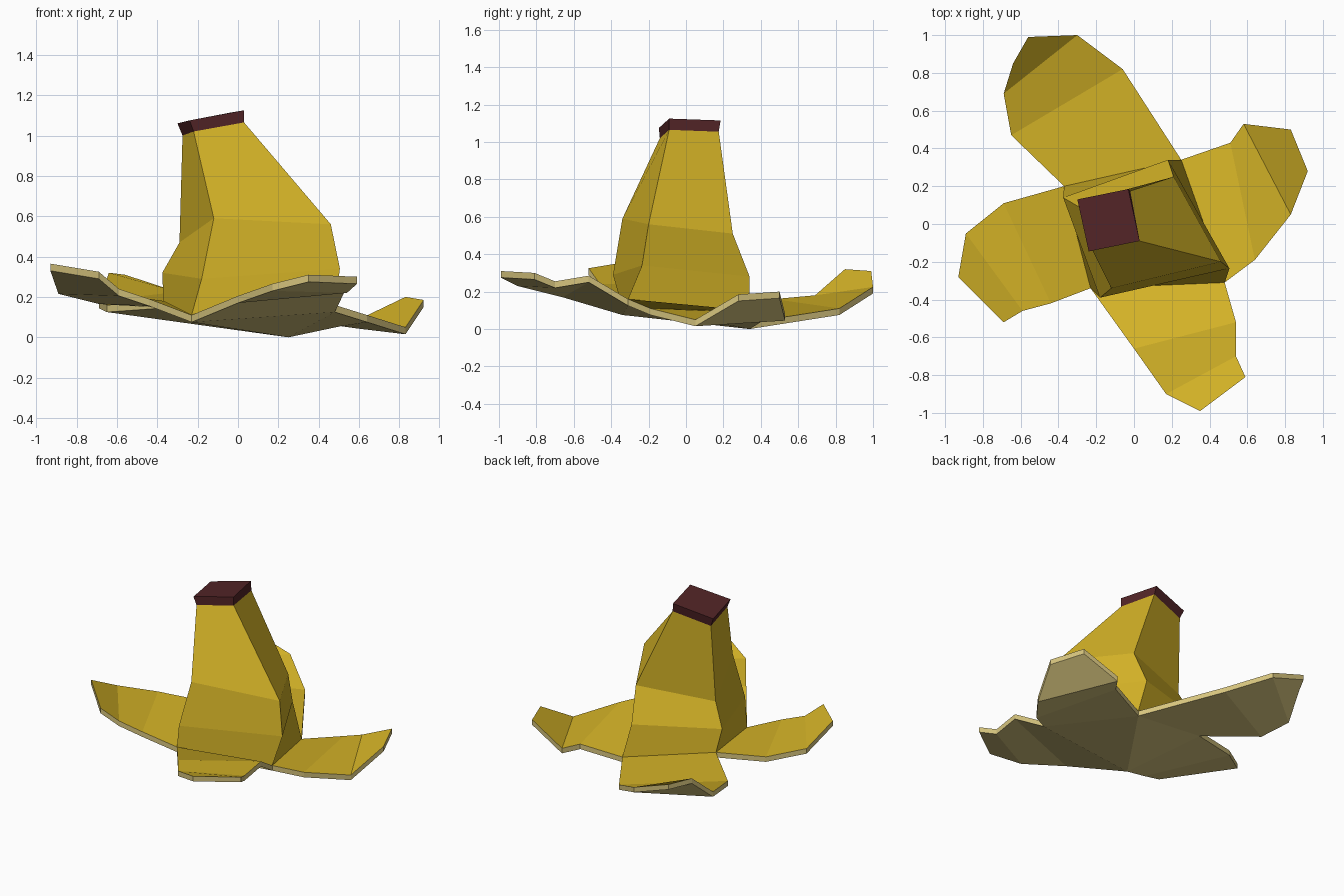
import bpy
import bmesh
from mathutils import Vector

cube = bpy.data.objects.get("Cube")
if cube:
    bpy.data.objects.remove(cube, do_unlink=True)


def make_material(name, color):
    material = bpy.data.materials.new(name)
    material.use_nodes = True
    material.diffuse_color = color
    shader = next(n for n in material.node_tree.nodes if n.type == "BSDF_PRINCIPLED")
    shader.inputs["Base Color"].default_value = color
    shader.inputs["Roughness"].default_value = 0.8
    return material


yellow = make_material("peel yellow", (0.66, 0.45, 0.02, 1))
cream = make_material("inner cream", (0.68, 0.56, 0.21, 1))
brown = make_material("stem brown", (0.085, 0.018, 0.02, 1))


def finish(mesh_data, name, materials):
    """Turn a bmesh into a flat shaded object with the given materials."""
    bmesh.ops.recalc_face_normals(mesh_data, faces=mesh_data.faces)
    mesh = bpy.data.meshes.new(name)
    mesh_data.to_mesh(mesh)
    mesh_data.free()
    for material in materials:
        mesh.materials.append(material)
    obj = bpy.data.objects.new(name, mesh)
    bpy.context.collection.objects.link(obj)
    return obj


def add_ring(mesh_data, points):
    return [mesh_data.verts.new(p) for p in points]


def bridge(mesh_data, lower, upper):
    """Join two four-cornered rings with side faces."""
    for i in range(4):
        j = (i + 1) % 4
        mesh_data.faces.new((lower[i], lower[j], upper[j], upper[i]))


# Body rings, corners running front right, front left, back left, back right
base = [(-.23, -.34, .11), (.48, -.31, .16), (.25, .34, .035), (-.37, .20, .18)]
bulge = [(-.18, -.39, .29), (.505, -.235, .34), (.18, .34, .28), (-.375, .14, .32)]
waist = [(-.12, -.34, .59), (.46, -.20, .56), (.21, .25, .51), (-.29, .09, .47)]
neck = [(-.22, -.14, 1.02), (.03, -.09, 1.065), (-.02, .175, 1.055), (-.275, .12, 1.0)]
tip = [(-.24, -.145, 1.075), (.03, -.09, 1.125), (-.03, .185, 1.115), (-.30, .13, 1.06)]

# Peel flaps, each as outward rows of (first edge, second edge)
front_flap = [((0, -.66, .205), (.54, -.52, .285)),
              ((.17, -.90, .265), (.54, -.70, .255)),
              ((.35, -.99, .31), (.59, -.81, .30))]
left_flap = [((.64, -.19, .11), (.51, .43, .09)),
             ((.83, .05, .05), (.58, .53, .08)),
             ((.92, .28, .185), (.83, .50, .20))]
back_flap = [((-.06, .82, .11), (-.65, .47, .16)),
             ((-.30, 1.0, .225), (-.69, .69, .18)),
             ((-.56, .99, .31), (-.64, .85, .32))]
right_flap = [((-.69, .11, .20), (-.44, -.42, .19)),
              ((-.89, -.05, .25), (-.59, -.46, .24)),
              ((-.93, -.28, .365), (-.69, -.52, .325))]

# Peel body
peel = bmesh.new()
rings = [add_ring(peel, ring) for ring in (base, bulge, waist, neck)]
for lower, upper in zip(rings, rings[1:]):
    bridge(peel, lower, upper)
peel.faces.new(rings[-1])

# Underside of the body, creased along its diagonal
thickness = Vector((0, 0, -.035))
under = add_ring(peel, [Vector(p) + thickness for p in base])
cream_faces = [peel.faces.new((under[0], under[1], under[2])),
               peel.faces.new((under[0], under[2], under[3]))]

# Flaps with cream rims and undersides
for side, flap in enumerate((front_flap, left_flap, back_flap, right_flap)):
    corner = (side + 1) % 4
    top = (rings[0][side], rings[0][corner])
    bottom = (under[side], under[corner])
    for row in flap:
        next_top = tuple(peel.verts.new(p) for p in row)
        next_bottom = tuple(peel.verts.new(Vector(p) + thickness) for p in row)
        peel.faces.new((top[0], top[1], next_top[1], next_top[0]))
        cream_faces.append(peel.faces.new(
            (bottom[0], bottom[1], next_bottom[1], next_bottom[0])))
        for edge in range(2):
            cream_faces.append(peel.faces.new(
                (top[edge], next_top[edge], next_bottom[edge], bottom[edge])))
        top, bottom = next_top, next_bottom
    cream_faces.append(peel.faces.new((top[0], top[1], bottom[1], bottom[0])))

for face in cream_faces:
    face.material_index = 1
finish(peel, "fruit_peel", (yellow, cream))

# Stem end
stem = bmesh.new()
stem_bottom = add_ring(stem, neck)
stem_top = add_ring(stem, tip)
bridge(stem, stem_bottom, stem_top)
stem.faces.new(stem_bottom)
stem.faces.new(stem_top)
finish(stem, "stem_end", (brown,))
